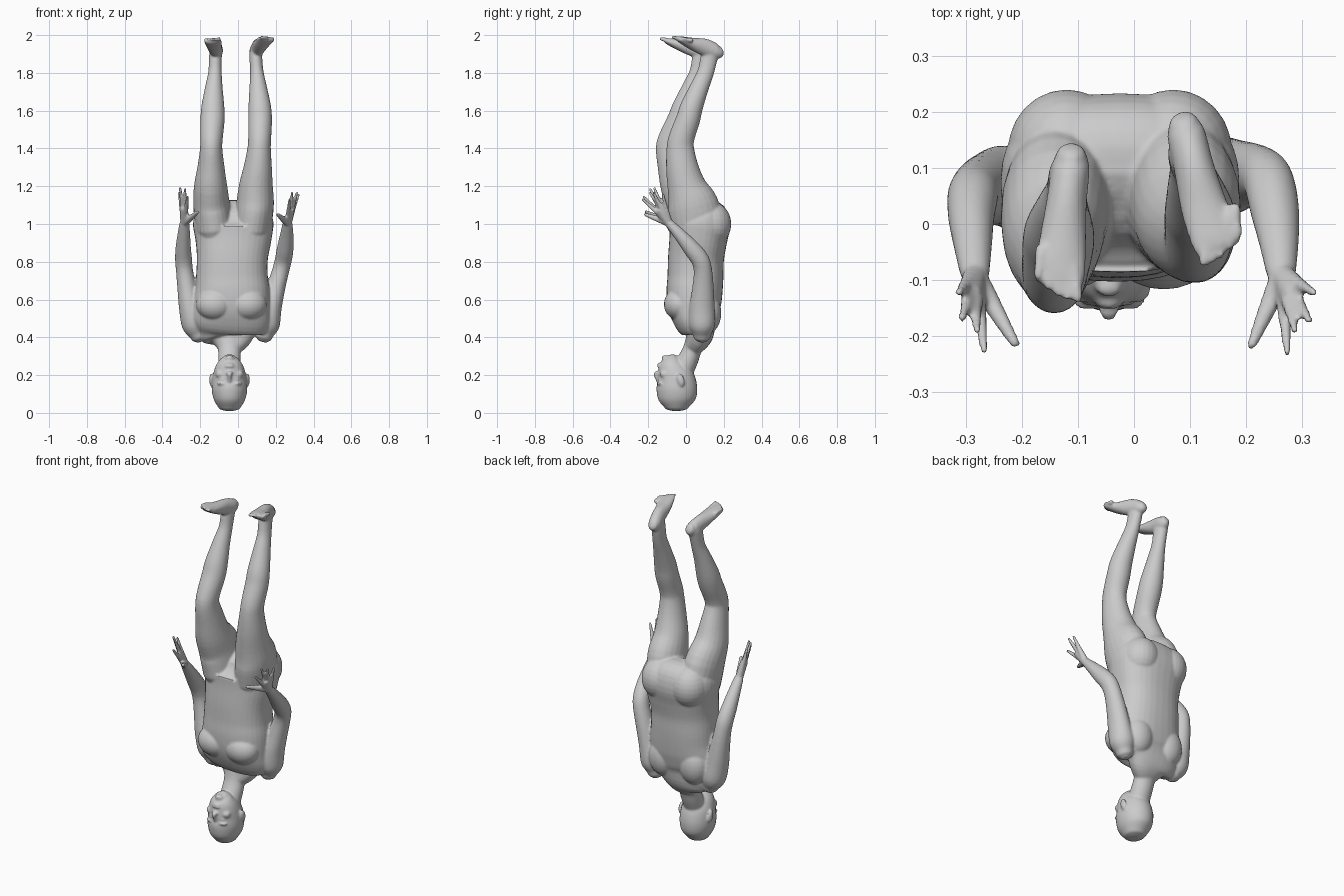
import bpy, bmesh, math
from mathutils import Vector, Matrix

bm = bmesh.new()


def spline(p, q, r, s, t):
    """Catmull-Rom between q and r."""
    return [0.5 * (2 * b + (c - a) * t + (2 * a - 5 * b + 4 * c - d) * t * t
            + (3 * b - a - 3 * c + d) * t ** 3) for a, b, c, d in zip(p, q, r, s)]


def loft(keys, cap=1.0, sub=4, n=24, power=1.0):
    """Closed tube through (x, y, z, half width, half depth) with rounded ends."""
    k = [keys[0]] + list(keys) + [keys[-1]]
    pts = [spline(*k[i:i + 4], j / sub) for i in range(len(keys) - 1) for j in range(sub)]
    pts.append(list(keys[-1]))
    P = [Vector(p[:3]) for p in pts]
    rings = []
    for i, p in enumerate(pts):
        t = (P[min(i + 1, len(P) - 1)] - P[max(i - 1, 0)]).normalized()
        ref = Vector((1, 0, 0)) if abs(t.x) < 0.85 else Vector((0, 1, 0))
        u = (ref - t * ref.dot(t)).normalized()
        rings.append((P[i], u, t.cross(u), p[3], p[4], t))

    def ends(r, sign):
        c, u, v, a, b, t = r
        m = min(a, b) * cap * sign
        return [(c + t * m * o, u, v, a * s, b * s, t) for o, s in ((0.5, 0.87), (0.9, 0.42))]
    rings = ends(rings[0], -1)[::-1] + rings + ends(rings[-1], 1)
    loops = []
    for c, u, v, a, b, t in rings:
        loop = []
        for j in range(n):
            w = 2 * math.pi * j / n
            cu, sv = math.cos(w), math.sin(w)
            loop.append(bm.verts.new(c + u * a * math.copysign(abs(cu) ** power, cu)
                                     + v * b * math.copysign(abs(sv) ** power, sv)))
        loops.append(loop)
    for A, B in zip(loops, loops[1:]):
        for j in range(n):
            bm.faces.new((A[j], A[(j + 1) % n], B[(j + 1) % n], B[j]))
    bm.faces.new(loops[0][::-1])
    bm.faces.new(loops[-1])


def blob(c, r, tilt=0):
    m = Matrix.Translation(c) @ Matrix.Rotation(tilt, 4, 'X') @ Matrix.Diagonal((*r, 1))
    bmesh.ops.create_uvsphere(bm, u_segments=24, v_segments=14, radius=1, matrix=m)


# torso, shoulders to crotch
loft([(-.045, .035, .34, .065, .045), (-.04, .06, .38, .11, .062), (-.045, .07, .42, .175, .08),
      (-.04, .055, .48, .21, .115), (-.035, .045, .56, .205, .14), (-.03, .045, .64, .198, .148),
      (-.032, .05, .72, .19, .148), (-.03, .053, .82, .188, .148), (-.025, .065, .92, .202, .153),
      (-.025, .073, 1.0, .213, .16), (-.025, .06, 1.05, .195, .14), (-.025, .04, 1.085, .12, .075)],
     cap=.2, n=36, power=.85)
# chest, shoulder blades and buttocks on both sides of the midline
for s in (-1, 1):
    blob((-.035 + s * .088, -.035, .575), (.1, .082, .085))
    blob((-.035 + s * .1, .115, .53), (.085, .072, .11))
    blob((-.025 + s * .095, .13, 1.0), (.105, .11, .12))

# neck and head
loft([(-.045, -.03, .2, .06, .06), (-.045, .01, .28, .06, .055), (-.045, .035, .34, .062, .05),
      (-.045, .065, .42, .085, .06)])
h = -.045
loft([(h, -.05, .03, .06, .065), (h, -.05, .07, .083, .098), (h, -.048, .12, .094, .108),
      (h, -.052, .17, .092, .103), (h, -.065, .21, .085, .09), (h, -.078, .25, .072, .07),
      (h, -.085, .28, .052, .05), (h, -.09, .295, .032, .034)], cap=.35, n=32)
# nose, lips, chin
loft([(h, -.148, .165, .008, .008), (h, -.162, .205, .012, .012)], n=12)
blob((h, -.155, .212), (.019, .012, .009))
blob((h, -.142, .246), (.025, .011, .006))
blob((h, -.14, .258), (.022, .011, .007))
blob((h, -.112, .29), (.024, .018, .016))
# brows, eyes, cheeks, ears
for s in (-1, 1):
    blob((h + s * .036, -.137, .155), (.03, .016, .009))
    blob((h + s * .036, -.133, .176), (.015, .013, .01))
    blob((h + s * .05, -.115, .205), (.025, .025, .022))
    blob((h + s * .096, -.028, .175), (.011, .02, .036), .25)

# legs, thigh to ankle
loft([(-.125, .05, .98, .1, .14), (-.14, .027, 1.1, .097, .135), (-.145, -.028, 1.2, .088, .108),
      (-.143, -.06, 1.3, .072, .09), (-.142, -.085, 1.4, .059, .075), (-.14, -.075, 1.46, .06, .068),
      (-.135, -.035, 1.55, .064, .065), (-.133, -.01, 1.62, .061, .062), (-.128, .027, 1.72, .047, .049),
      (-.122, .058, 1.8, .036, .041), (-.12, .075, 1.87, .034, .044), (-.118, .085, 1.91, .034, .046)])
loft([(.075, .06, .98, .1, .14), (.09, .037, 1.1, .1, .135), (.095, .003, 1.2, .09, .103),
      (.105, -.02, 1.3, .075, .086), (.112, -.03, 1.4, .062, .073), (.115, -.022, 1.46, .061, .068),
      (.117, .01, 1.55, .063, .064), (.115, .03, 1.62, .06, .06), (.107, .07, 1.72, .047, .05),
      (.1, .103, 1.8, .036, .044), (.095, .12, 1.87, .034, .045), (.095, .127, 1.91, .034, .045)])

# feet, heel to ball
loft([(-.112, .125, 1.925, .026, .032), (-.113, .1, 1.917, .034, .042), (-.12, .04, 1.93, .036, .044),
      (-.127, -.03, 1.948, .042, .032), (-.132, -.085, 1.964, .046, .02), (-.135, -.105, 1.97, .044, .014)],
     cap=.6)
loft([(.088, .18, 1.918, .026, .032), (.093, .16, 1.913, .034, .04), (.107, .1, 1.935, .036, .046),
      (.125, .03, 1.955, .042, .032), (.143, -.02, 1.973, .045, .02), (.149, -.04, 1.98, .043, .014)],
     cap=.6)


def digits(root, tips, radii):
    """Tapered fingers or toes fanning out; root maps a tip to its start."""
    for i, tip in enumerate(tips):
        a, b = Vector(root(i)), Vector(tip)
        big = 1.25 if i == 0 else 1
        mid = a.lerp(b, .55)
        loft([(*a, radii[0], radii[0]), (*mid, radii[1] * big, radii[1] * big),
              (*b, radii[2] * big, radii[2] * big)], n=12)


# toes, big toe first
for big, small in (((-.1, -.132, 1.98), (-.172, -.092, 1.978)), ((.124, -.068, 1.988), (.186, -.018, 1.982))):
    A, B = Vector(big), Vector(small)
    tips = [A.lerp(B, i / 4) + Vector((0, -.012 * math.sin(i * math.pi / 4), 0)) for i in range(5)]
    digits(lambda i: tips[i].lerp((A + B) / 2, .2) + Vector((0, .05, -.01)), tips, (.012, .009, .0075))

# arms, shoulder to wrist
loft([(.14, .085, .42, .05, .05), (.153, .085, .47, .068, .07), (.175, .085, .56, .057, .067),
      (.2, .09, .66, .05, .057), (.225, .09, .75, .045, .049), (.24, .075, .81, .045, .048),
      (.25, .03, .87, .044, .045), (.258, -.03, .94, .036, .034), (.262, -.085, 1.0, .027, .024)])
loft([(-.21, .07, .42, .05, .05), (-.23, .07, .47, .068, .07), (-.252, .065, .56, .061, .067),
      (-.27, .065, .66, .051, .057), (-.283, .06, .75, .045, .049), (-.288, .045, .81, .045, .048),
      (-.29, .01, .87, .041, .044), (-.287, -.04, .94, .034, .034), (-.284, -.085, 1.0, .027, .024)])

# hands, thumb first; the finger roots fan out to form the palm
for wrist, tips in (
        ((.264, -.09, 1.005), [(.21, -.215, 1.05), (.273, -.228, 1.13), (.287, -.19, 1.165),
                               (.312, -.172, 1.165), (.32, -.122, 1.155)]),
        ((-.284, -.09, 1.005), [(-.212, -.213, 1.065), (-.267, -.225, 1.145), (-.28, -.19, 1.185),
                                (-.306, -.168, 1.19), (-.312, -.122, 1.165)])):
    digits(lambda i: wrist, tips, (.021, .0125, .0075))
    palm = sum((Vector(t) for t in tips[1:]), Vector()) / 4
    loft([(*wrist, .022, .022), (*Vector(wrist).lerp(palm, .5), .018, .027)], cap=.5, n=16)

# one fused, softened skin
bmesh.ops.recalc_face_normals(bm, faces=bm.faces)
mesh = bpy.data.meshes.new("body")
bm.to_mesh(mesh)
bm.free()
body = bpy.data.objects.new("body", mesh)
bpy.context.collection.objects.link(body)
fuse = body.modifiers.new("fuse", 'REMESH')
fuse.mode = 'VOXEL'
fuse.voxel_size = .006
fuse.use_smooth_shade = True
soft = body.modifiers.new("soften", 'SMOOTH')
soft.factor = .5
soft.iterations = 5
